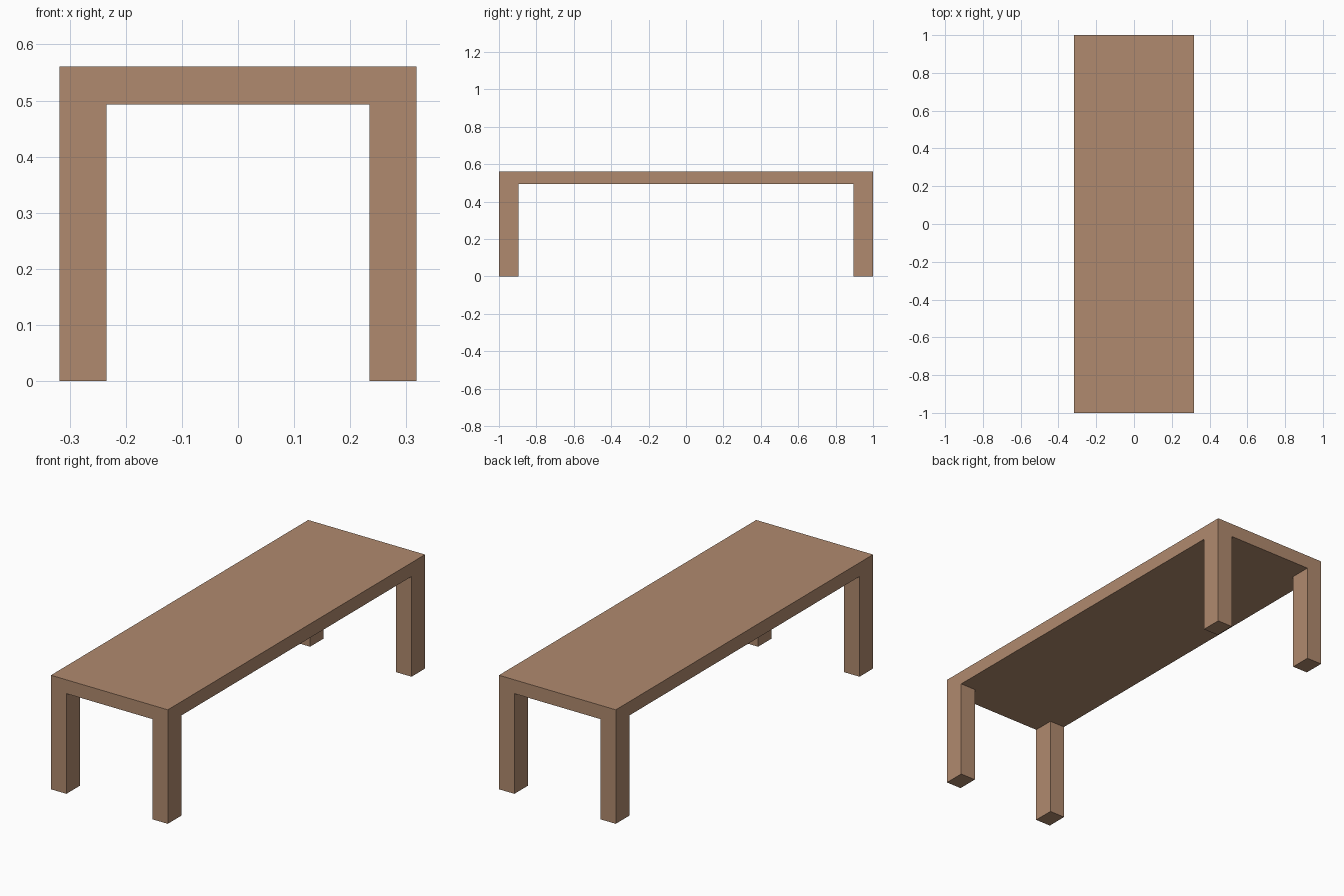
import bpy, bmesh

if "Cube" in bpy.data.objects:
    bpy.data.objects.remove(bpy.data.objects["Cube"])

X, Y = 0.318, 1.0          # half width, half length
LEG_X, LEG_Y = 0.084, 0.105
UNDER, TOP = 0.493, 0.561

wood = bpy.data.materials.new("light brown wood")
wood.diffuse_color = (0.434, 0.254, 0.156, 1)
wood.use_nodes = True
wood.node_tree.nodes["Principled BSDF"].inputs["Base Color"].default_value = wood.diffuse_color

bm = bmesh.new()

# Table top slab
bmesh.ops.create_cube(bm, size=1)
for v in bm.verts:
    v.co = (v.co.x * 2 * X, v.co.y * 2 * Y, TOP if v.co.z > 0 else UNDER)

# Score the slab along the inner leg lines
for axis, pos in ((0, X - LEG_X), (1, Y - LEG_Y)):
    for s in (-1, 1):
        co, no = [0, 0, 0], [0, 0, 0]
        co[axis], no[axis] = s * pos, 1
        bmesh.ops.bisect_plane(bm, geom=bm.verts[:] + bm.edges[:] + bm.faces[:],
                               plane_co=co, plane_no=no)

# Legs: pull the four corner faces of the underside down to the floor
bm.normal_update()
corners = []
for f in bm.faces:
    c = f.calc_center_median()
    if f.normal.z < -0.9 and abs(c.x) > X - LEG_X and abs(c.y) > Y - LEG_Y:
        corners.append(f)
for f in corners:
    leg = bmesh.ops.extrude_discrete_faces(bm, faces=[f])["faces"][0]
    for v in leg.verts:
        v.co.z = 0

# Clean up the score lines on flat areas
bmesh.ops.remove_doubles(bm, verts=bm.verts[:], dist=1e-5)
bmesh.ops.dissolve_limit(bm, angle_limit=0.02, verts=bm.verts[:], edges=bm.edges[:])
bmesh.ops.recalc_face_normals(bm, faces=bm.faces[:])

mesh = bpy.data.meshes.new("coffee_table")
bm.to_mesh(mesh)
bm.free()
mesh.materials.append(wood)
table = bpy.data.objects.new("coffee_table", mesh)
bpy.context.collection.objects.link(table)
